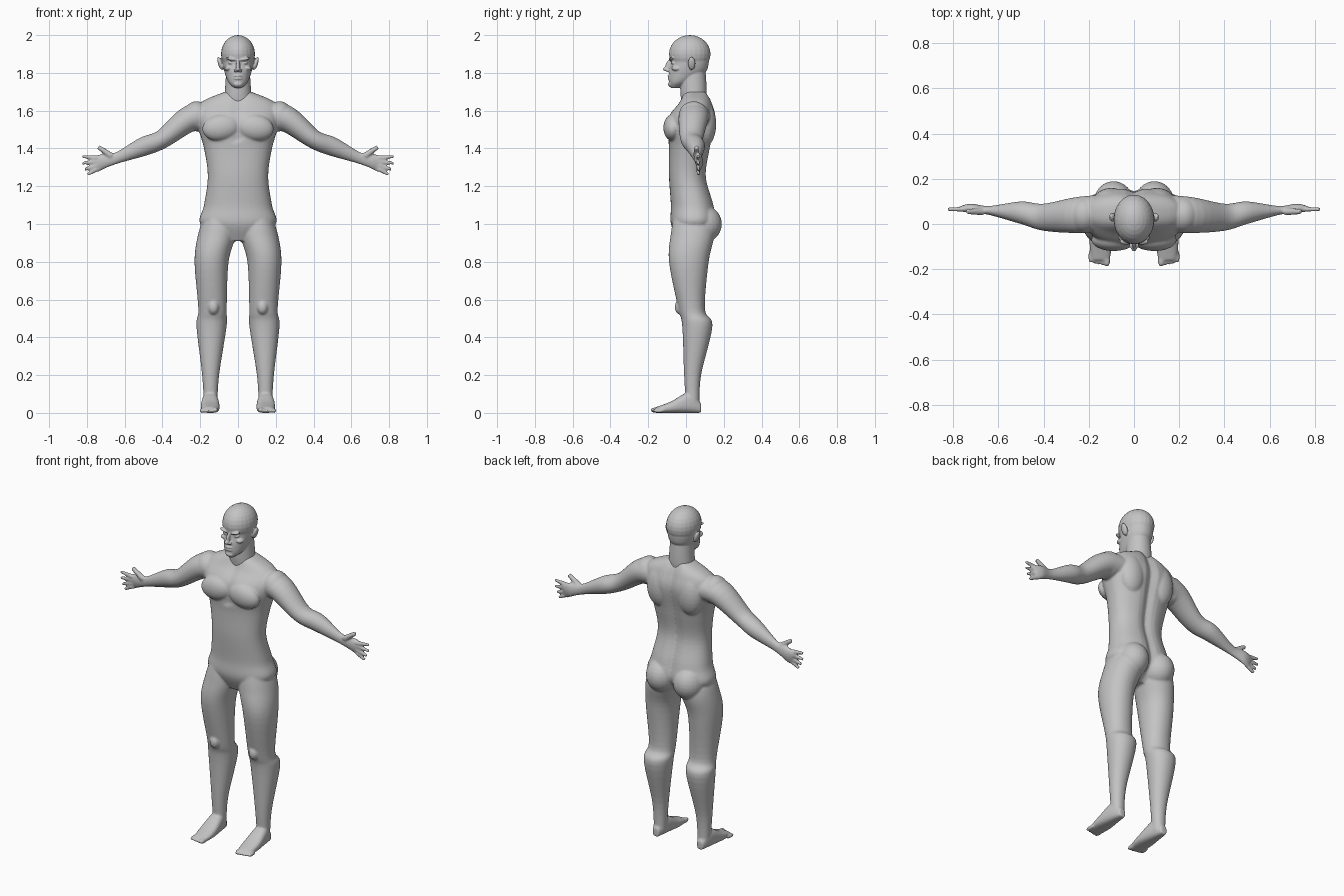
import bpy, bmesh, math
from mathutils import Vector, Matrix

cube = bpy.data.objects.get("Cube")
if cube:
    bpy.data.objects.remove(cube, do_unlink=True)

skin = bpy.data.materials.new("grey_skin")
skin.use_nodes = True
skin.diffuse_color = (.55, .55, .55, 1)
skin.node_tree.nodes["Principled BSDF"].inputs["Base Color"].default_value = skin.diffuse_color


def spline(rows, steps=6):
    """Smooth curve through rows of numbers, with tangents taken from the neighbours."""
    last = len(rows) - 1
    slopes = []
    for i in range(last + 1):
        before, after = rows[max(i - 1, 0)], rows[min(i + 1, last)]
        slopes.append(Vector(after) / 2 - Vector(before) / 2)
    points = []
    for i in range(last):
        start, end = Vector(rows[i]), Vector(rows[i + 1])
        for step in range(steps):
            t = step / steps
            ease = t * t * (3 - 2 * t)
            leave, arrive = t * (1 - t) ** 2, t * t * (t - 1)
            points.append(start.lerp(end, ease) + slopes[i] * leave + slopes[i + 1] * arrive)
    return points + [Vector(rows[last])]


def loft(bm, rings, power=2, shape=None, sides=40):
    """Skin a row of (centre, u axis, v axis) superellipse rings."""
    loops = []
    for centre, u, v in rings:
        loop = []
        for k in range(sides):
            angle = math.tau * k / sides
            c, s = math.cos(angle), math.sin(angle)
            point = centre + u * math.copysign(abs(c) ** (2 / power), c)
            point += v * math.copysign(abs(s) ** (2 / power), s)
            if shape:
                shape(point, s)
            loop.append(bm.verts.new(point))
        loops.append(loop)
    for lower, upper in zip(loops, loops[1:]):
        for k in range(sides):
            bm.faces.new((lower[k - 1], lower[k], upper[k], upper[k - 1]))
    bm.faces.new(loops[0])
    bm.faces.new(loops[-1])


def level_rings(rows, side=1):
    """Rows of height, inner x, outer x, front y, back y become horizontal rings."""
    rings = []
    for z, inner, outer, front, back in spline(rows):
        centre = Vector((side * (inner + outer) / 2, (front + back) / 2, z))
        rings.append((centre, Vector(((outer - inner) / 2, 0, 0)), Vector((0, (back - front) / 2, 0))))
    return rings


def centred_rings(rows):
    """Rows of height, half width, front y, back y become rings centred on the body."""
    return level_rings([(z, -width, width, front, back) for z, width, front, back in rows])


def limb_rings(rows, side):
    """Rows of x, y, z, height radius, depth radius become rings across the path."""
    points = spline(rows)
    rings = []
    for k, (x, y, z, tall, deep) in enumerate(points):
        before, after = points[max(k - 1, 0)], points[min(k + 1, len(points) - 1)]
        along = Vector((after[0] - before[0], 0, after[2] - before[2])).normalized()
        across = Vector((-side * along.z, 0, along.x))
        rings.append((Vector((side * x, y, z)), across * tall, Vector((0, deep, 0))))
    return rings


def finger(bm, side, x, y, z, angle, length, radius):
    rows = []
    for t in (0, .5, 1):
        r = radius * (1 - t * .3)
        rows.append((x + t * length * math.cos(angle), y, z + t * length * math.sin(angle), r, r))
    loft(bm, limb_rings(rows, side), sides=16)


def blob(bm, at, size, side=1, turn=0, axis="Y"):
    place = Matrix.Translation((side * at[0], at[1], at[2]))
    place = place @ Matrix.Rotation(side * turn, 4, axis) @ Matrix.Diagonal((*size, 1))
    bmesh.ops.create_uvsphere(bm, u_segments=24, v_segments=14, radius=1, matrix=place)


def finish(name, bm, voxel, rounds):
    """Fuse the overlapping parts to one smooth skin."""
    bmesh.ops.recalc_face_normals(bm, faces=bm.faces)
    mesh = bpy.data.meshes.new(name)
    bm.to_mesh(mesh)
    bm.free()
    mesh.materials.append(skin)
    part = bpy.data.objects.new(name, mesh)
    bpy.context.collection.objects.link(part)
    bpy.ops.object.select_all(action="DESELECT")
    part.select_set(True)
    bpy.context.view_layer.objects.active = part
    fuse = part.modifiers.new("fuse", "REMESH")
    fuse.mode = "VOXEL"
    fuse.voxel_size = voxel
    soften = part.modifiers.new("soften", "SMOOTH")
    soften.iterations = rounds
    for modifier in ("fuse", "soften"):
        bpy.ops.object.modifier_apply(modifier=modifier)
    bpy.ops.object.shade_smooth()


def grooves(point, facing):
    """Spine groove behind, shallow breastbone groove in front."""
    dip = math.exp(-(point.x / .03) ** 2)
    if facing > 0:
        point.y -= .02 * dip
    elif point.z > 1.45:
        point.y += .01 * dip


# Torso from crotch to neck
body = bmesh.new()
torso = [(.91, .08, -.04, .08), (1, .2, -.08, .16), (1.1, .18, -.08, .15), (1.25, .16, -.09, .11),
         (1.4, .18, -.09, .13), (1.55, .22, -.1, .16), (1.64, .2, -.04, .14), (1.7, .07, -.01, .11)]
loft(body, centred_rings(torso), power=2.3, shape=grooves)

leg = [(1.06, .03, .17, -.06, .12), (.95, .01, .21, -.08, .15), (.8, .05, .23, -.09, .12),
       (.55, .06, .21, -.04, .1), (.46, .06, .22, -.02, .14), (.2, .1, .19, -.01, .08), (.03, .11, .18, 0, .07)]
arm = [(.12, .05, 1.57, .07, .08), (.25, .04, 1.56, .07, .08), (.4, .03, 1.45, .05, .06), (.5, .05, 1.41, .05, .05),
       (.64, .06, 1.35, .03, .02), (.72, .07, 1.33, .04, .02), (.76, .07, 1.31, .04, .01)]
# Foot rows hold y, half width, height
foot = [(.08, .02, .05), (.02, .04, .11), (-.08, .05, .06), (-.16, .04, .03)]

for side in (1, -1):
    # Chest muscle
    blob(body, at=(.09, -.07, 1.51), size=(.1, .05, .07), side=side, turn=.15)
    # Shoulder blade and shoulder
    blob(body, at=(.1, .1, 1.53), size=(.08, .06, .12), side=side)
    blob(body, at=(.22, .04, 1.57), size=(.07, .08, .08), side=side)
    # Buttock and kneecap
    blob(body, at=(.09, .09, 1), size=(.09, .1, .1), side=side)
    blob(body, at=(.13, -.03, .56), size=(.03, .03, .04), side=side)
    # Leg, foot and toes
    loft(body, level_rings(leg, side), power=2.1)
    sole = [(Vector((side * .147, y, height / 2)), Vector((width, 0, 0)), Vector((0, 0, height / 2)))
            for y, width, height in spline(foot)]
    loft(body, sole, power=2.6)
    for toe in range(5):
        radius = .011 if toe else .015
        blob(body, at=(.12 + toe * .018, toe * .004 - .16, radius), size=(radius, .03, radius), side=side)
    # Arm, thumb and a fan of fingers
    loft(body, limb_rings(arm, side))
    finger(body, side, x=.67, y=.055, z=1.36, angle=.6, length=.085, radius=.017)
    for k, length in enumerate((.08, .08, .07, .06)):
        finger(body, side, x=.745, y=.065, z=1.35 - k * .02, angle=.1 - k * .2, length=length, radius=.012)
finish("body", body, voxel=.006, rounds=5)

# Head: neck, jaw and skull
head = bmesh.new()
neck = [(1.62, .08, -.02, .1), (1.7, .07, -.03, .11), (1.85, .06, -.03, .1)]
jaw = [(1.72, .02, -.08, -.04), (1.75, .05, -.09, .02), (1.8, .07, -.09, .1), (1.85, .08, -.08, .12), (1.9, .08, -.08, .12)]
for rows in (neck, jaw):
    loft(head, centred_rings(rows), power=2.1)
blob(head, at=(0, .02, 1.9), size=(.09, .11, .1))

# Nose bridge and tip
blob(head, at=(0, -.092, 1.84), size=(.01, .017, .034), turn=-.35, axis="X")
blob(head, at=(0, -.105, 1.82), size=(.013, .017, .012))
# Lips and chin
for height in (1.77, 1.784):
    blob(head, at=(0, -.086, height), size=(.025, .012, .006))
blob(head, at=(0, -.08, 1.74), size=(.025, .015, .015))
for side in (1, -1):
    # Nostril
    blob(head, at=(.013, -.095, 1.813), size=(.009, .012, .008), side=side)
    # Brow and eye
    blob(head, at=(.035, -.077, 1.873), size=(.03, .015, .008), side=side, turn=-.2)
    blob(head, at=(.036, -.066, 1.853), size=(.016, .013, .008), side=side)
    # Cheekbone and ear
    blob(head, at=(.05, -.05, 1.825), size=(.022, .027, .014), side=side, turn=.2)
    blob(head, at=(.094, .03, 1.85), size=(.012, .02, .036), side=side, turn=.3)
finish("head", head, voxel=.004, rounds=3)
